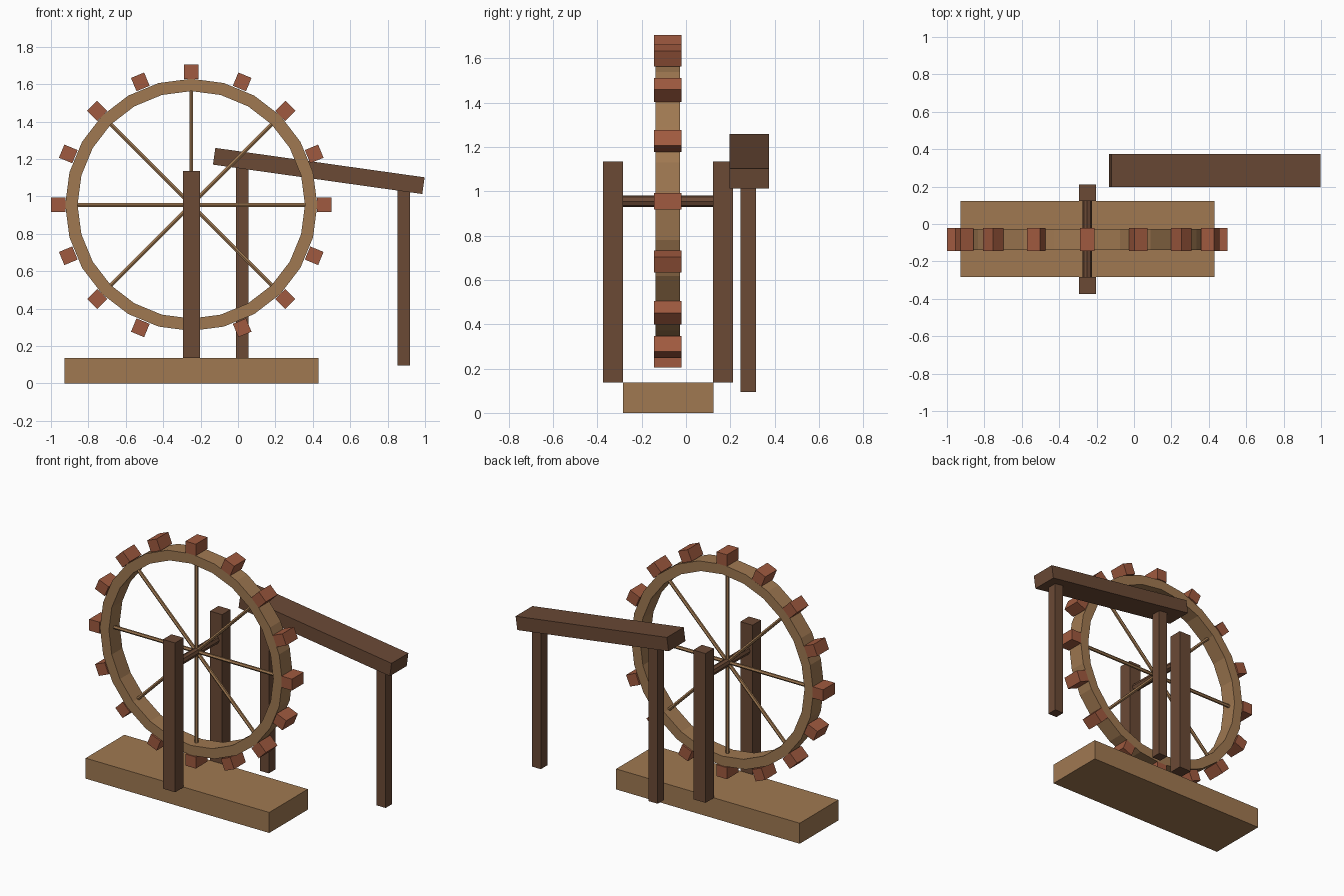
import bpy, bmesh
from math import radians, pi, sin, cos
from mathutils import Matrix, Vector

if "Cube" in bpy.data.objects:
    bpy.data.objects.remove(bpy.data.objects["Cube"])


def make_material(name, rgb):
    m = bpy.data.materials.new(name)
    m.use_nodes = True
    m.diffuse_color = (*rgb, 1)
    m.node_tree.nodes["Principled BSDF"].inputs["Base Color"].default_value = (*rgb, 1)
    return m


LIGHT = make_material("light_wood", (0.35, 0.19, 0.083))
DARK = make_material("dark_wood", (0.145, 0.067, 0.036))
RED = make_material("red_wood", (0.35, 0.102, 0.05))

HUB = Vector((-0.25, -0.082, 0.955))
RIM_OUT, RIM_IN, RIM_W = 0.674, 0.608, 0.112


def finish(name, bm, mat):
    bmesh.ops.recalc_face_normals(bm, faces=bm.faces)
    me = bpy.data.meshes.new(name)
    bm.to_mesh(me)
    bm.free()
    me.materials.append(mat)
    ob = bpy.data.objects.new(name, me)
    bpy.context.collection.objects.link(ob)
    return ob


def add_box(bm, size, matrix):
    bmesh.ops.create_cube(bm, size=1, matrix=matrix @ Matrix.Diagonal((*size, 1)))


def box(name, centre, size, mat, tilt=0):
    bm = bmesh.new()
    add_box(bm, size, Matrix.Translation(centre) @ Matrix.Rotation(tilt, 4, "Y"))
    return finish(name, bm, mat)


def spin(angle):
    """Placement on the wheel: local z points outward from the hub."""
    return Matrix.Translation(HUB) @ Matrix.Rotation(angle, 4, "Y")


# Base and the two posts that flank it
box("base", (-0.249, -0.08, 0.0685), (1.358, 0.408, 0.137), LIGHT)
for name, y in (("front_post", -0.329), ("back_post", 0.167)):
    box(name, (-0.248, y, 0.636), (0.09, 0.09, 0.998), DARK)

# Axle between the posts
bm = bmesh.new()
bmesh.ops.create_cone(bm, cap_ends=True, segments=8, radius1=0.026, radius2=0.026, depth=0.41,
                      matrix=Matrix.Translation((HUB.x, -0.081, HUB.z))
                      @ Matrix.Rotation(pi / 2, 4, "X"))
finish("axle", bm, DARK)

# Wheel rim: a rectangular section swept round the hub
bm = bmesh.new()
SEGMENTS = 24
rings = []
for i in range(SEGMENTS):
    a = 2 * pi * i / SEGMENTS
    rings.append([bm.verts.new(HUB + Vector((r * sin(a), y, r * cos(a))))
                  for r, y in ((RIM_IN, -RIM_W / 2), (RIM_OUT, -RIM_W / 2),
                               (RIM_OUT, RIM_W / 2), (RIM_IN, RIM_W / 2))])
for i, ring in enumerate(rings):
    following = rings[(i + 1) % SEGMENTS]
    for k in range(4):
        n = (k + 1) % 4
        bm.faces.new((ring[k], ring[n], following[n], following[k]))
finish("wheel_rim", bm, LIGHT)

# Spokes
bm = bmesh.new()
for i in range(8):
    bmesh.ops.create_cone(bm, cap_ends=True, segments=6, radius1=0.012, radius2=0.012,
                          depth=RIM_IN,
                          matrix=spin(i * pi / 4) @ Matrix.Translation((0, 0, RIM_IN / 2)))
finish("spokes", bm, LIGHT)

# Paddle blocks around the rim
bm = bmesh.new()
for i in range(16):
    add_box(bm, (0.076, 0.123, 0.077),
            spin(i * pi / 8) @ Matrix.Translation((0, 0, 0.7115)))
finish("paddles", bm, RED)

# Sloping chute and its legs
SLOPE = radians(8)
CHUTE = Vector((0.432, 0.286, 1.136))
box("chute", CHUTE, (1.13, 0.178, 0.09), DARK, SLOPE)
LEG_BOTTOM = 0.095
for name, x in (("chute_high_leg", 0.022), ("chute_low_leg", 0.886)):
    top = CHUTE.z - (x - CHUTE.x) * sin(SLOPE) / cos(SLOPE) - 0.025
    box(name, (x, 0.281, (top + LEG_BOTTOM) / 2), (0.066, 0.068, top - LEG_BOTTOM), DARK)
